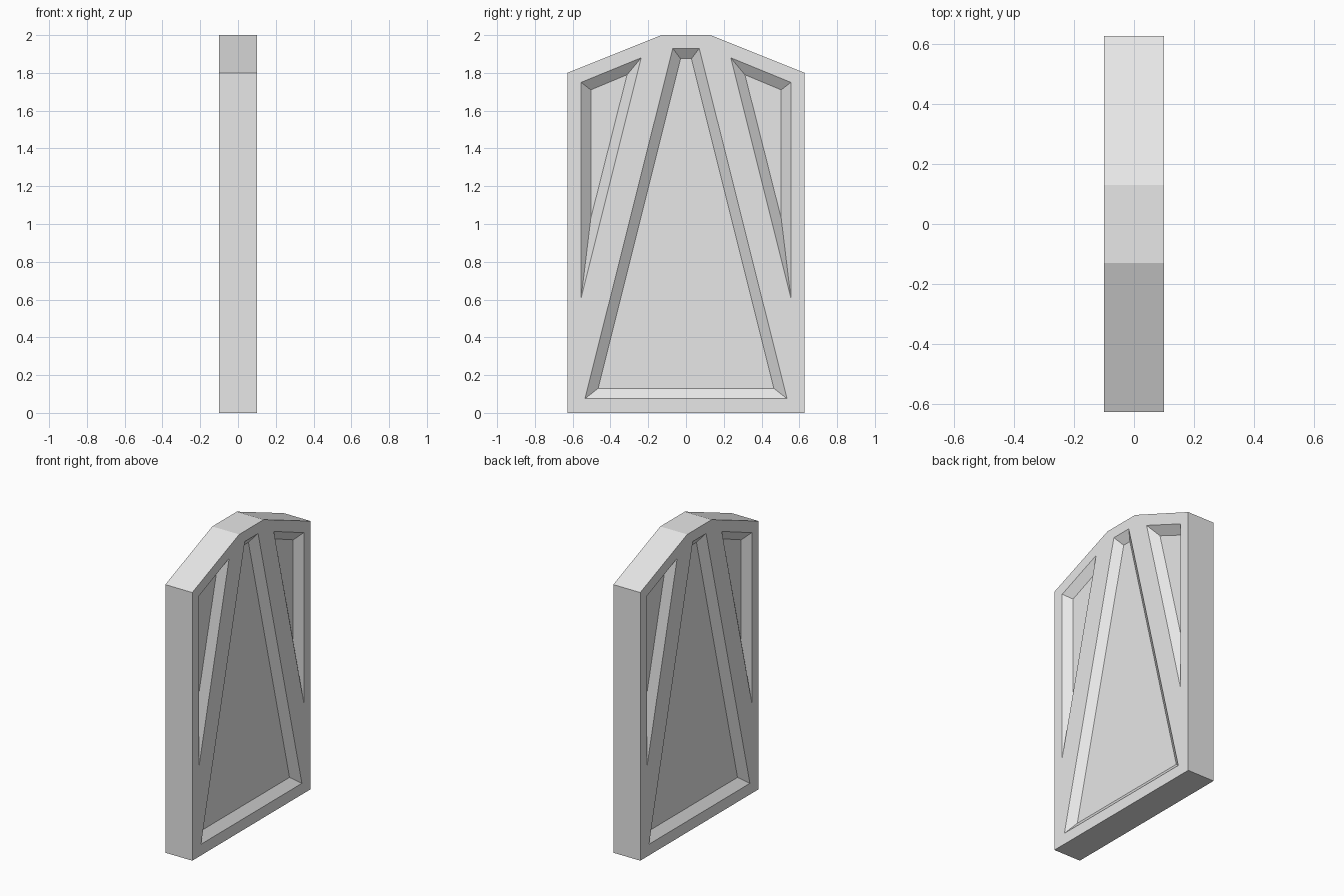
import bpy
import bmesh

HALF = 0.1      # half the slab thickness
DEPTH = 0.043   # how far each panel is sunk

cube = bpy.data.objects.get("Cube")
if cube:
    bpy.data.objects.remove(cube, do_unlink=True)

grey = bpy.data.materials.new("light grey")
grey.use_nodes = True
grey.diffuse_color = (0.8, 0.8, 0.8, 1)
grey.node_tree.nodes["Principled BSDF"].inputs["Base Color"].default_value = (0.8, 0.8, 0.8, 1)


def mirrored(half):
    """Close a half outline (y, z) by reflecting it across y = 0."""
    return half + [(-y, z) for y, z in reversed(half)]


def loft(name, loop_a, xa, loop_b, xb):
    """Solid between two matching (y, z) outlines placed at xa and xb."""
    bm = bmesh.new()
    a = [bm.verts.new((xa, y, z)) for y, z in loop_a]
    b = [bm.verts.new((xb, y, z)) for y, z in loop_b]
    bm.faces.new(a)
    bm.faces.new(b)
    n = len(a)
    for i in range(n):
        j = (i + 1) % n
        bm.faces.new((a[i], a[j], b[j], b[i]))
    bmesh.ops.recalc_face_normals(bm, faces=bm.faces)
    mesh = bpy.data.meshes.new(name)
    bm.to_mesh(mesh)
    bm.free()
    mesh.materials.append(grey)
    obj = bpy.data.objects.new(name, mesh)
    bpy.context.collection.objects.link(obj)
    return obj


def sink(body, outer, inner):
    """Cut a sloped-wall recess into both broad faces."""
    # Continue the slope a little past the surface for a clean cut
    past = [(o[0] + (o[0] - i[0]) * 0.5, o[1] + (o[1] - i[1]) * 0.5)
            for o, i in zip(outer, inner)]
    for side in (1, -1):
        cutter = loft("recess_cutter", inner, side * (HALF - DEPTH),
                      past, side * (HALF + DEPTH * 0.5))
        cutter.hide_render = True
        mod = body.modifiers.new("recess", 'BOOLEAN')
        mod.operation = 'DIFFERENCE'
        mod.solver = 'EXACT'
        mod.object = cutter
        bpy.context.view_layer.objects.active = body
        bpy.ops.object.modifier_apply(modifier=mod.name)
        bpy.data.objects.remove(cutter, do_unlink=True)


# Slab with a clipped, peaked top
outline = mirrored([(0.628, 0), (0.628, 1.8), (0.13, 2)])
slab = loft("panel_slab", outline, -HALF, outline, HALF)

# Tall tapering centre panel
sink(slab, mirrored([(0.535, 0.075), (0.07, 1.93)]),
     mirrored([(0.465, 0.13), (0.029, 1.875)]))

# Triangular panels in the two upper corners
tri_outer = [(0.555, 0.61), (0.555, 1.75), (0.237, 1.88)]
tri_inner = [(0.504, 1.03), (0.504, 1.71), (0.312, 1.79)]
for s in (1, -1):
    sink(slab, [(s * y, z) for y, z in tri_outer],
         [(s * y, z) for y, z in tri_inner])
